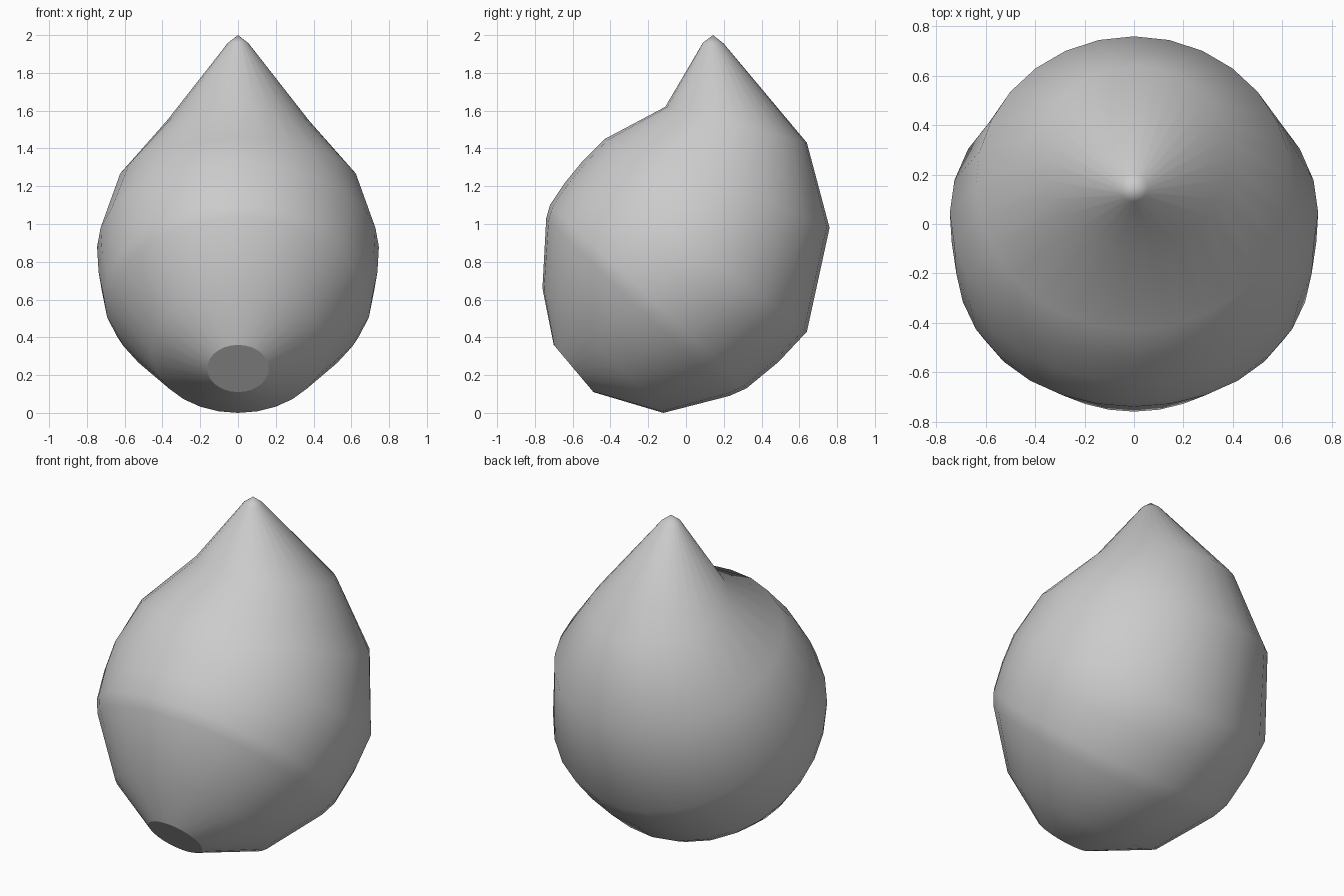
import bpy, bmesh
from math import sin, cos, pi
from mathutils import Vector

if "Cube" in bpy.data.objects:
    bpy.data.objects.remove(bpy.data.objects["Cube"])

SIDES = 28

# Side profile: each ring spans a front and a back point, given as (y, z)
rings = [
    ((-0.70, 0.36), (-0.49, 0.11)),   # flat cut end
    ((-0.76, 0.66), (-0.12, 0.00)),
    ((-0.74, 1.03), (0.23, 0.09)),
    ((-0.72, 1.10), (0.32, 0.13)),
    ((-0.64, 1.22), (0.49, 0.27)),
    ((-0.55, 1.33), (0.64, 0.43)),
    ((-0.43, 1.45), (0.76, 0.98)),
    ((-0.11, 1.62), (0.64, 1.43)),
    ((0.09, 1.96), (0.20, 1.955)),
]
tip_point = (0, 0.143, 2.0)

bm = bmesh.new()


def add_ring(front, back):
    a, b = Vector((0, *front)), Vector((0, *back))
    centre, arm = (a + b) / 2, (b - a) / 2
    across = Vector((arm.length, 0, 0))
    return [bm.verts.new(centre + across * cos(2 * pi * i / SIDES)
                         + arm * sin(2 * pi * i / SIDES)) for i in range(SIDES)]


# Skin of the bent teardrop
loops = [add_ring(*r) for r in rings]
for low, high in zip(loops, loops[1:]):
    for i in range(SIDES):
        j = (i + 1) % SIDES
        bm.faces.new((low[i], low[j], high[j], high[i]))

# Pointed tip
tip = bm.verts.new(tip_point)
for i in range(SIDES):
    bm.faces.new((loops[-1][i], loops[-1][(i + 1) % SIDES], tip))

# Flat disc with a crisp rim
cap = bm.faces.new(loops[0][::-1])
bmesh.ops.recalc_face_normals(bm, faces=bm.faces)
for f in bm.faces:
    f.smooth = f is not cap
for e in cap.edges:
    e.smooth = False

mesh = bpy.data.meshes.new("teardrop_body")
bm.to_mesh(mesh)
bm.free()
body = bpy.data.objects.new("teardrop_body", mesh)
bpy.context.collection.objects.link(body)
